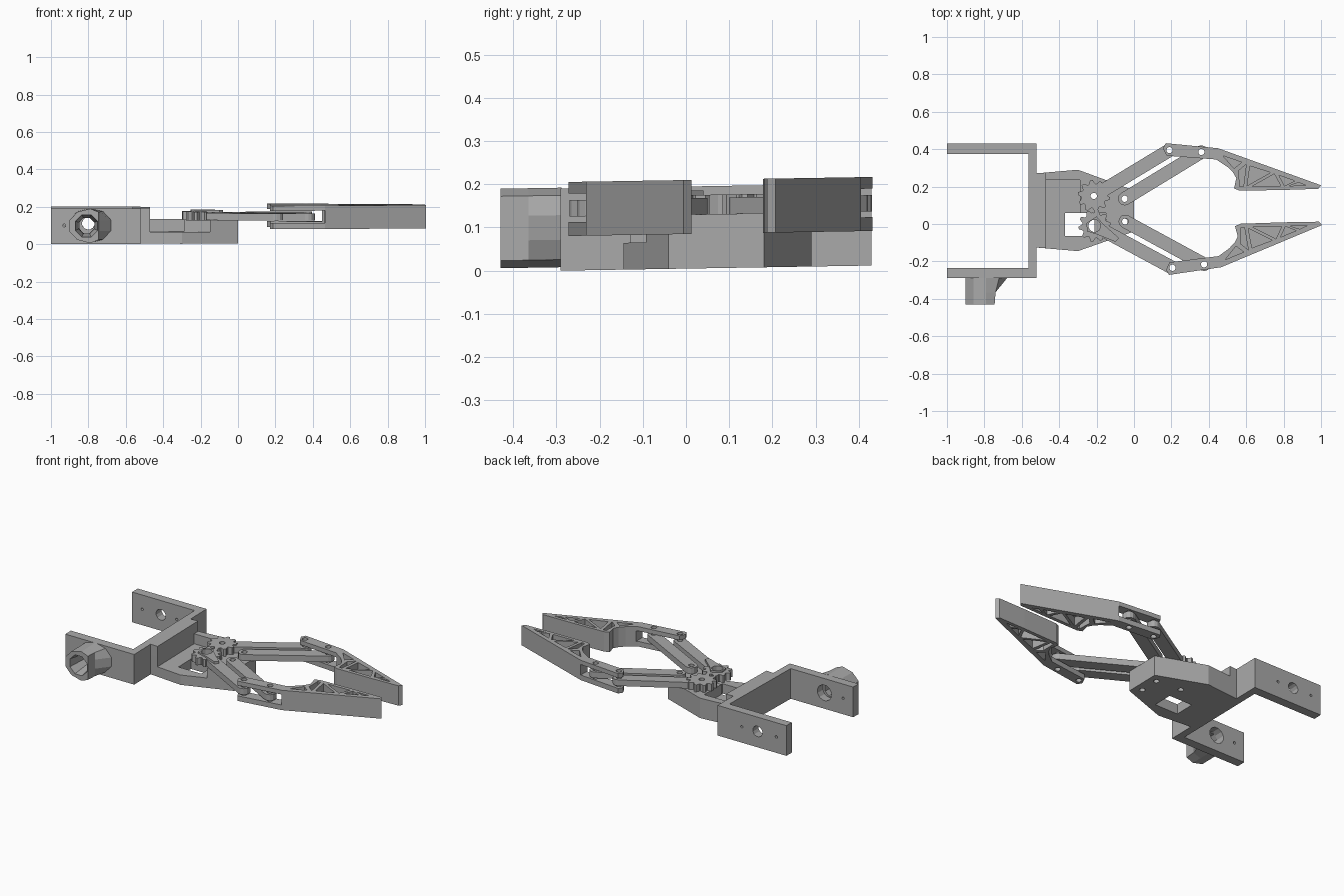
import bpy, bmesh, math
from mathutils import Vector, Matrix

cube = bpy.data.objects.get("Cube")
if cube:
    bpy.data.objects.remove(cube, do_unlink=True)

grey = bpy.data.materials.new("plain grey")
grey.use_nodes = True
COL = (0.4, 0.4, 0.4, 1)
grey.diffuse_color = COL
grey.node_tree.nodes["Principled BSDF"].inputs["Base Color"].default_value = COL
parts = []


def loft(name, rings):
    """Closed solid through rings of equal point count."""
    bm = bmesh.new()
    vs = [[bm.verts.new(p) for p in r] for r in rings]
    n = len(vs[0])
    bm.faces.new(vs[0])
    bm.faces.new(vs[-1])
    for a, b in zip(vs, vs[1:]):
        for i in range(n):
            j = (i + 1) % n
            bm.faces.new((a[i], a[j], b[j], b[i]))
    bmesh.ops.recalc_face_normals(bm, faces=bm.faces)
    me = bpy.data.meshes.new(name)
    bm.to_mesh(me)
    bm.free()
    me.materials.append(grey)
    ob = bpy.data.objects.new(name, me)
    bpy.context.collection.objects.link(ob)
    parts.append(ob)
    return ob


def prism(name, pts, a, b, axis="z"):
    if axis == "z":
        return loft(name, [[(x, y, h) for x, y in pts] for h in (a, b)])
    return loft(name, [[(x, h, z) for x, z in pts] for h in (a, b)])


def cut(ob, *cutters):
    bpy.context.view_layer.objects.active = ob
    for c in cutters:
        c.hide_render = True
        m = ob.modifiers.new("cut", "BOOLEAN")
        m.operation, m.solver, m.object = "DIFFERENCE", "EXACT", c
        bpy.ops.object.modifier_apply(modifier=m.name)
        parts.remove(c)
        bpy.data.objects.remove(c, do_unlink=True)


def circle(c, r, n=12):
    return [(c[0] + r * math.cos(2 * math.pi * (i + .5) / n),
             c[1] + r * math.sin(2 * math.pi * (i + .5) / n)) for i in range(n)]


def rect(x0, x1, y0, y1):
    return [(x0, y0), (x1, y0), (x1, y1), (x0, y1)]


def capsule(p, q, r, n=6):
    t = math.atan2(q[1] - p[1], q[0] - p[0])
    out = []
    for c, s in ((q, -math.pi / 2), (p, math.pi / 2)):
        out += [(c[0] + r * math.cos(t + s + math.pi * i / n),
                 c[1] + r * math.sin(t + s + math.pi * i / n)) for i in range(n + 1)]
    return out


def gear(c, r0, r1, teeth, phase):
    out = []
    for i in range(teeth):
        for k, r in ((0, r0), (.3, r1), (.55, r1), (.85, r0)):
            t = 2 * math.pi * (i + k) / teeth + phase
            out.append((c[0] + r * math.cos(t), c[1] + r * math.sin(t)))
    return out


def drill(c, r=0.017):
    return prism("cutter", circle(c, r), -0.1, 0.4)


# Mirror across the slightly yawed centre line of the claw
C, ROT = Vector((-0.22, 0.07)), Matrix.Rotation(0.05, 2)


def flip(p):
    d = Vector(p) - C
    return tuple(C + ROT @ Vector((d.x, -d.y)))


# U-shaped mounting bracket with servo holes in the arms
bracket = prism("bracket", [(-1, .43), (-.52, .43), (-.52, -.29), (-1, -.29),
                            (-1, -.235), (-.565, -.235), (-.565, .375), (-1, .375)], 0, .19)
for x, r in ((-.8, .034), (-.69, .008), (-.93, .008)):
    cut(bracket, prism("cutter", circle((x, .1), r), .3, .5, "y"))
for x, r in ((-.8, .05), (-.93, .008)):
    cut(bracket, prism("cutter", circle((x, .1), r), -.35, -.2, "y"))

# Hub on the right arm, chamfered on one side, with a tapered socket
def hub_ring(y, x1):
    ring = []
    for px, pz in circle((-.79, .1), .118, 10):
        ring.append((min(px, x1), y, .1 + (pz - .1) * .78))
    return ring


hub = loft("servo_hub", [hub_ring(-.288, -.675), hub_ring(-.365, -.74), hub_ring(-.43, -.745)])
cut(hub, loft("cutter", [[(x, y, z) for x, z in circle((-.81, .1), r, 8)]
                         for y, r in ((-.45, .068), (-.32, .045), (-.25, .045))]))

# Base block with a servo pocket, open on the right side
base = prism("base", [(-.53, -.125), (-.3, -.145), (0, -.04), (0, .18), (-.3, .29), (-.53, .27)], 0, .125)
cut(base,
    prism("cutter", [(-.47, -.3), (-.15, -.3), (-.15, .06), (-.29, .06), (-.29, .235), (-.47, .235)], .062, .3),
    prism("cutter", rect(-.37, -.21, -.065, .06), -.1, .3),
    drill((-.215, .15)), drill((-.05, .135)), drill((-.05, .012)))
prism("base_upright", [(-.53, -.125), (-.47, -.13), (-.47, .275), (-.53, .27)], .06, .19)

# Claw pivots: gear shaft, inner shaft, outer elbow, finger joint
GEAR, INNER, ELBOW, JOINT = (-.215, .15), (-.05, .135), (.19, .395), (.36, .385)
FINGER = [(.155, .405), (.17, .432), (.45, .405), (1, .207), (.985, .188), (.80, .182), (.565, .178),
          (.535, .19), (.547, .245), (.53, .275), (.5, .305), (.44, .345), (.175, .365)]
POCKETS = [[(.475, .365), (.575, .33), (.535, .297)],
           [(.6, .32), (.56, .285), (.565, .2), (.585, .2)],
           [(.62, .31), (.73, .275), (.605, .205)],
           [(.75, .268), (.63, .2), (.785, .203)],
           [(.775, .26), (.86, .23), (.805, .204)],
           [(.88, .222), (.83, .204), (.92, .206)]]

for side, f in (("left", lambda p: p), ("right", flip)):
    def m(pts):
        return [f(p) for p in pts]

    # Finger with a fork at the root and truss pockets above and below a web
    finger = prism(side + "_finger", m(FINGER), .08, .205)
    cut(finger, prism("cutter", m(rect(.1, .45, .25, .5)), .112, .178),
        drill(f(ELBOW)), drill(f(JOINT)))
    for p in POCKETS:
        cut(finger, prism("cutter", m(p), .15, .3), prism("cutter", m(p), 0, .135))

    # Parallel links
    for nm, a, b in (("_outer_link", GEAR, ELBOW), ("_inner_link", INNER, JOINT)):
        link = prism(side + nm, m(capsule(a, b, .036)), .125, .163)
        cut(link, drill(f(a), .033 if nm == "_outer_link" and side == "right" else .017), drill(f(b)))

    # Meshing gear on the outer link
    g = prism(side + "_gear", gear(f(GEAR), .066, .086, 10, .2 if side == "left" else .5), .124, .17)
    cut(g, drill(f(GEAR), .017 if side == "left" else .033))

# Drive horn lying on the right gear
horn = prism("drive_horn", [(-.255, .005), (-.2, .04), (-.165, .0), (-.08, -.075), (-.1, -.095),
                            (-.2, -.055), (-.25, -.04)], .165, .18)
cut(horn, drill(flip(GEAR), .033))

# Whole assembly leans slightly across its width
for ob in parts:
    for v in ob.data.vertices:
        v.co.z += .0165 * (v.co.y + .29)
    ob.data.update()
